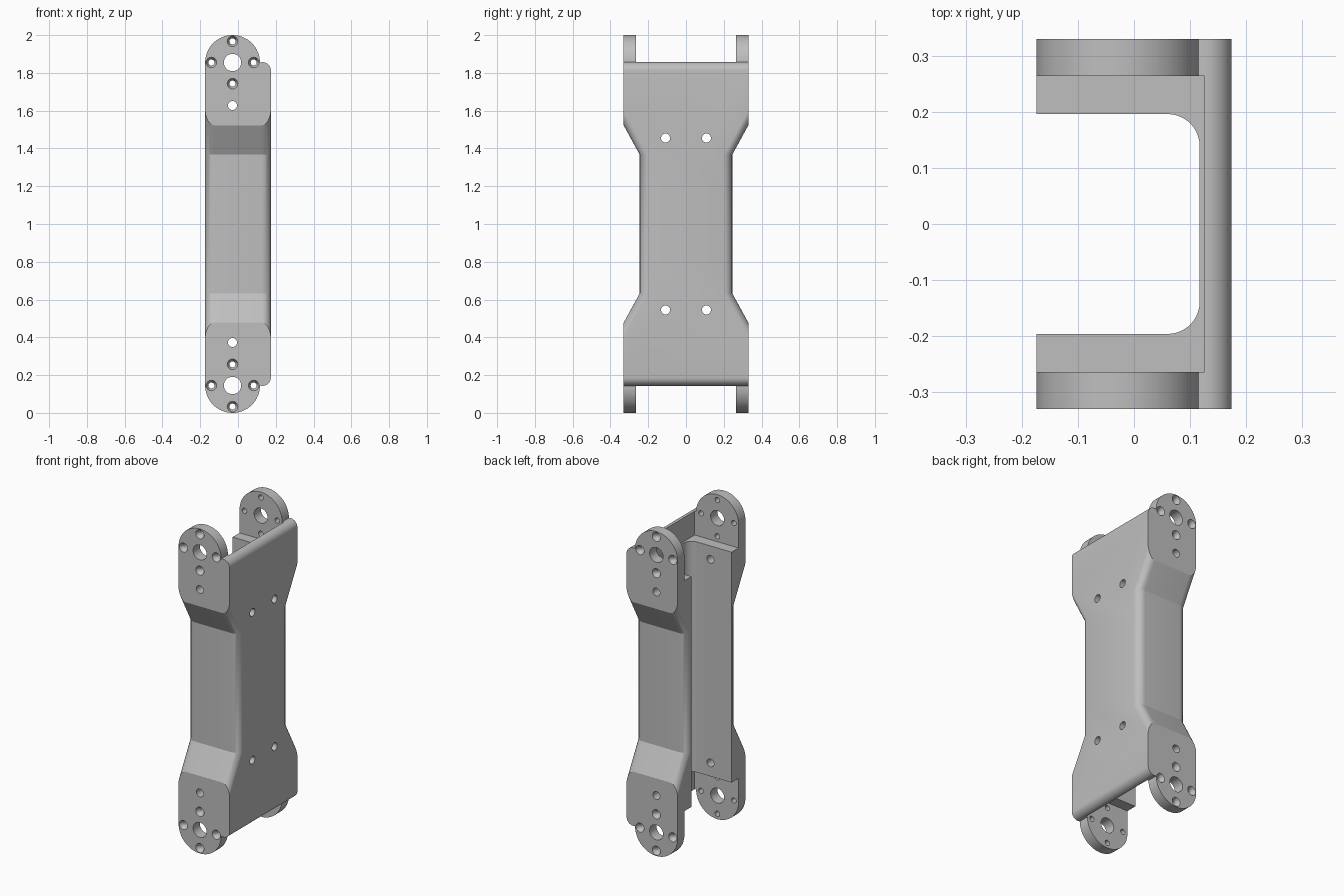
import bpy, bmesh, math

if "Cube" in bpy.data.objects:
    bpy.data.objects.remove(bpy.data.objects["Cube"])

W, EAR_Z, EAR_R = 0.174, 1.855, 0.145   # half depth, pivot height, ear radius


def arc(cx, cy, rx, ry, a0, a1, n):
    """Points on an elliptical arc, angles in degrees."""
    out = []
    for i in range(n + 1):
        a = math.radians(a0 + (a1 - a0) * i / n)
        out.append((cx + rx * math.cos(a), cy + ry * math.sin(a)))
    return out


def loft(bm, rings):
    """Skin equal-length closed rings and cap both ends."""
    rows = [[bm.verts.new(p) for p in ring] for ring in rings]
    n = len(rows[0])
    faces = [bm.faces.new(rows[0]), bm.faces.new(rows[-1])]
    for a, b in zip(rows, rows[1:]):
        for i in range(n):
            j = (i + 1) % n
            faces.append(bm.faces.new((a[i], a[j], b[j], b[i])))
    bmesh.ops.recalc_face_normals(bm, faces=faces)


def make(name, bm):
    me = bpy.data.meshes.new(name)
    bm.to_mesh(me)
    bm.free()
    ob = bpy.data.objects.new(name, me)
    bpy.context.collection.objects.link(ob)
    return ob


def boolean(target, cutter, op):
    """Apply a boolean and discard the cutter."""
    cutter.hide_render = True
    mod = target.modifiers.new("cut", 'BOOLEAN')
    mod.operation, mod.solver, mod.object = op, 'EXACT', cutter
    bpy.context.view_layer.objects.active = target
    bpy.ops.object.modifier_apply(modifier=mod.name)
    bpy.data.objects.remove(cutter)


# Side silhouette: back plate with rounded ends, round ears top and bottom
half = [(W, 1.2)] + arc(W - 0.045, 1.812, 0.045, 0.045, 0, 90, 8)
half += arc(-W + EAR_R, EAR_Z, EAR_R, EAR_R, 0, 180, 32)
outline = half + [(x, 2 - z) for x, z in reversed(half)]
bm = bmesh.new()
loft(bm, [[(x, y, z) for x, z in outline] for y in (-0.33, 0.33)])
bracket = make("bracket", bm)

# Waist: rounded section that flares towards both ends
def section(w, z, r=0.05):
    h = W + 0.0008
    pts = []
    for sx, sy, a in ((1, 1, 0), (-1, 1, 90), (-1, -1, 180), (1, -1, 270)):
        pts += arc(sx * (h - r), sy * (w - r), r, r, a, a + 90, 10)
    return [(x, y, z) for x, y in pts]

bm = bmesh.new()
loft(bm, [section(w, z) for w, z in ((0.43, -0.1), (0.43, 0.295), (0.245, 0.633),
                                     (0.245, 1.367), (0.43, 1.705), (0.43, 2.1))])
boolean(bracket, make("waist_form", bm), 'INTERSECT')

# Inner channel with filleted corners
chan = [(-0.5, -0.196)] + arc(0.06, -0.139, 0.057, 0.057, -90, 0, 10)
chan += arc(0.06, 0.139, 0.057, 0.057, 0, 90, 10) + [(-0.5, 0.196)]
bm = bmesh.new()
loft(bm, [[(x, y, z) for x, y in chan] for z in (-0.2, 2.2)])
boolean(bracket, make("channel_cutter", bm), 'DIFFERENCE')

# Wider pockets between the ears
pocket = [(-0.5, -0.264), (0.126, -0.264), (0.126, 0.264), (-0.5, 0.264)]
bm = bmesh.new()
for z0, z1 in ((-0.3, 0.29), (1.71, 2.3)):
    loft(bm, [[(x, y, z) for x, y in pocket] for z in (z0, z1)])
boolean(bracket, make("pocket_cutter", bm), 'DIFFERENCE')

# Holes: pivots, countersunk screw circles, cable holes and plate holes
def hole_y(bm, x, z, profile, n=24):
    loft(bm, [[(px, y, pz) for px, pz in arc(x, z, r, r, 0, 360, n)[:-1]]
              for y, r in profile])

def plain(r):
    return [(-0.5, r), (0.5, r)]

SINK = [(-0.36, 0.028), (-0.33, 0.028), (-0.305, 0.016),
        (0.305, 0.016), (0.33, 0.028), (0.36, 0.028)]
bm = bmesh.new()
ex = -W + EAR_R
for top in (True, False):
    def zz(z):
        return z if top else 2 - z
    hole_y(bm, ex, zz(EAR_Z), plain(0.046), 32)
    hole_y(bm, ex, zz(1.627), plain(0.024))
    for dx, dz in ((0.112, 0), (-0.112, 0), (0, 0.112), (0, -0.112)):
        hole_y(bm, ex + dx, zz(EAR_Z + dz), SINK)
    for cy in (-0.108, 0.108):
        ring = arc(cy, zz(1.455), 0.024, 0.024, 0, 360, 24)[:-1]
        loft(bm, [[(x, y, z) for y, z in ring] for x in (0.05, 0.3)])
boolean(bracket, make("hole_cutter", bm), 'DIFFERENCE')

# Single grey finish, smooth rounds with sharp edges
grey = bpy.data.materials.new("grey")
grey.diffuse_color = (0.52, 0.52, 0.52, 1)
grey.use_nodes = True
grey.node_tree.nodes["Principled BSDF"].inputs["Base Color"].default_value = grey.diffuse_color
bracket.data.materials.clear()
bracket.data.materials.append(grey)
bpy.ops.object.select_all(action='DESELECT')
bracket.select_set(True)
bpy.context.view_layer.objects.active = bracket
bpy.ops.object.shade_smooth_by_angle(angle=math.radians(25))
